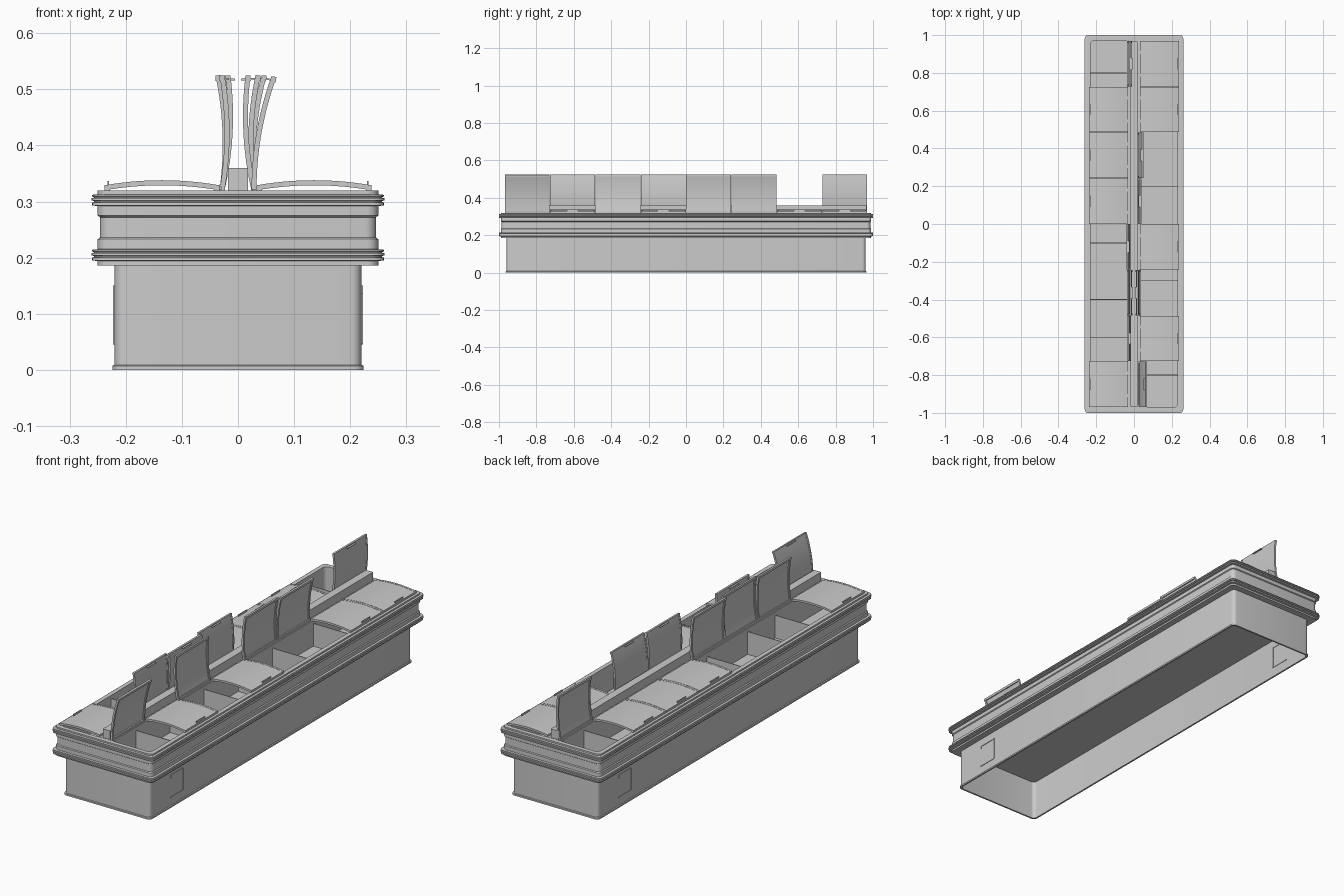
import bpy, bmesh
from math import sin, cos, pi, radians

if "Cube" in bpy.data.objects:
    bpy.data.objects.remove(bpy.data.objects["Cube"])

def finish(bm, name, smooth=False):
    bmesh.ops.recalc_face_normals(bm, faces=bm.faces)
    me = bpy.data.meshes.new(name)
    bm.to_mesh(me)
    bm.free()
    ob = bpy.data.objects.new(name, me)
    bpy.context.collection.objects.link(ob)
    if smooth:
        bpy.context.view_layer.objects.active = ob
        ob.select_set(True)
        bpy.ops.object.shade_smooth_by_angle(angle=radians(30))
        ob.select_set(False)
    return ob

def add_box(bm, x0, x1, y0, y1, z0, z1, place=lambda x, y, z: (x, y, z)):
    v = [bm.verts.new(place(x, y, z)) for x in (x0, x1) for y in (y0, y1) for z in (z0, z1)]
    for f in ((0, 1, 3, 2), (4, 6, 7, 5), (0, 4, 5, 1), (2, 3, 7, 6), (0, 2, 6, 4), (1, 5, 7, 3)):
        bm.faces.new([v[i] for i in f])

def box(name, *dims):
    bm = bmesh.new()
    add_box(bm, *dims)
    return finish(bm, name)

def ring(bm, hx, z, r):
    """Rounded rectangle; length follows width with a constant offset."""
    hy, out = hx + 0.74, []
    for k, (sx, sy) in enumerate(((1, 1), (-1, 1), (-1, -1), (1, -1))):
        for i in range(6):
            a = (k + i / 5) * pi / 2
            out.append(bm.verts.new((sx * (hx - r) + r * cos(a), sy * (hy - r) + r * sin(a), z)))
    return out

def loft(name, profile, r, cap_start=False, cap_end=False):
    bm = bmesh.new()
    rings = [ring(bm, hx, z, r) for hx, z in profile]
    for a, b in zip(rings, rings[1:]):
        for i in range(len(a)):
            j = (i + 1) % len(a)
            bm.faces.new((a[i], a[j], b[j], b[i]))
    if cap_start:
        bm.faces.new(rings[0])
    if cap_end:
        bm.faces.new(rings[-1])
    return finish(bm, name, True)

# hollow plinth, open underneath
loft("base_shell", [(0.216, 0.188), (0.216, 0), (0.224, 0), (0.224, 0.007), (0.22, 0.009),
                    (0.22, 0.188)], 0.018, cap_start=True)

# bumper band: two ribs with grooves
def bumper(z):
    return [(0.25, z), (0.26, z + 0.001), (0.26, z + 0.006), (0.257, z + 0.007),
            (0.257, z + 0.009), (0.261, z + 0.010), (0.261, z + 0.014), (0.257, z + 0.015),
            (0.257, z + 0.016), (0.26, z + 0.017), (0.26, z + 0.020), (0.25, z + 0.021)]

# tub with bumpers, rim and inner well
loft("tub", [(0.21, 0.186), (0.25, 0.186)] + bumper(0.194) +
     [(0.25, 0.233), (0.246, 0.236), (0.246, 0.272), (0.25, 0.275)] + bumper(0.292) +
     [(0.25, 0.32), (0.23, 0.32), (0.23, 0.2)], 0.02, cap_end=True)

# centre spine and hinge rail
box("hinge_rail", -0.038, 0.038, -0.969, 0.969, 0.2, 0.32)
box("centre_spine", -0.018, 0.018, -0.965, 0.965, 0.32, 0.36)

# compartment dividers
for s, ys in ((1, (-0.8, -0.55, -0.3, -0.05, 0.2, 0.5, 0.75)), (-1, (-0.6, -0.4, -0.1, 0.2, 0.5, 0.8))):
    for y in ys:
        x0, x1 = sorted((s * 0.038, s * 0.23))
        box("divider", x0, x1, y - 0.002, y + 0.002, 0.2, 0.305)

# lids: curved panel, underside frame, grip tab and hinge knuckles
PITCH, LENGTH, N = 0.2425, 0.205, 12

def lid(side, slot, angle):
    y0 = -0.97 + slot * PITCH + 0.001
    y1 = y0 + PITCH - 0.002
    a = radians(angle)
    def place(u, y, v):
        return (side * (0.033 + u * cos(a) - v * sin(a)), y, 0.32 + u * sin(a) + v * cos(a))
    def arc(u):
        t = 2 * u / LENGTH - 1
        return 0.009 + 0.009 * (1 - t * t)
    bm = bmesh.new()
    def strip(ya, yb, top, bottom):
        rows = []
        for i in range(N + 1):
            u = LENGTH * i / N
            rows.append([bm.verts.new(place(u, y, arc(u) - d))
                         for y, d in ((ya, top), (yb, top), (yb, bottom), (ya, bottom))])
        for p, q in zip(rows, rows[1:]):
            for i in range(4):
                j = (i + 1) % 4
                bm.faces.new((p[i], p[j], q[j], q[i]))
        bm.faces.new(rows[0])
        bm.faces.new(rows[-1])
    strip(y0 + 0.009, y1 - 0.009, 0.001, 0.005)
    strip(y0, y0 + 0.01, 0, 0.009)
    strip(y1 - 0.01, y1, 0, 0.009)
    add_box(bm, 0, 0.01, y0, y1, 0, 0.009, place)
    add_box(bm, LENGTH - 0.01, LENGTH, y0, y1, 0, 0.009, place)
    ym = (y0 + y1) / 2
    add_box(bm, LENGTH - 0.008, LENGTH - 0.005, ym - 0.03, ym + 0.03, 0.009, 0.017, place)
    for yk in (ym - 0.06, ym + 0.06):
        add_box(bm, -0.004, 0.004, yk - 0.008, yk + 0.008, 0.001, 0.007, place)
    finish(bm, "lid", True)

open_right = {0: 80, 2: 93, 4: 88, 5: 85}
open_left = {1: 90, 2: 93, 3: 88, 7: 92}
for side, opened in ((1, open_right), (-1, open_left)):
    for slot in range(8):
        lid(side, slot, opened.get(slot, 0))

# service panel outlines, one on each long side
for s in (1, -1):
    x0, x1 = sorted((s * 0.214, s * 0.2225))
    bm = bmesh.new()
    for ya, yb, za, zb in ((-0.81, -0.715, 0.045, 0.048), (-0.81, -0.715, 0.147, 0.15),
                           (-0.718, -0.715, 0.048, 0.147), (-0.81, -0.807, 0.135, 0.147)):
        add_box(bm, x0, x1, *sorted((s * ya, s * yb)), za, zb)
    finish(bm, "service_panel_frame")
